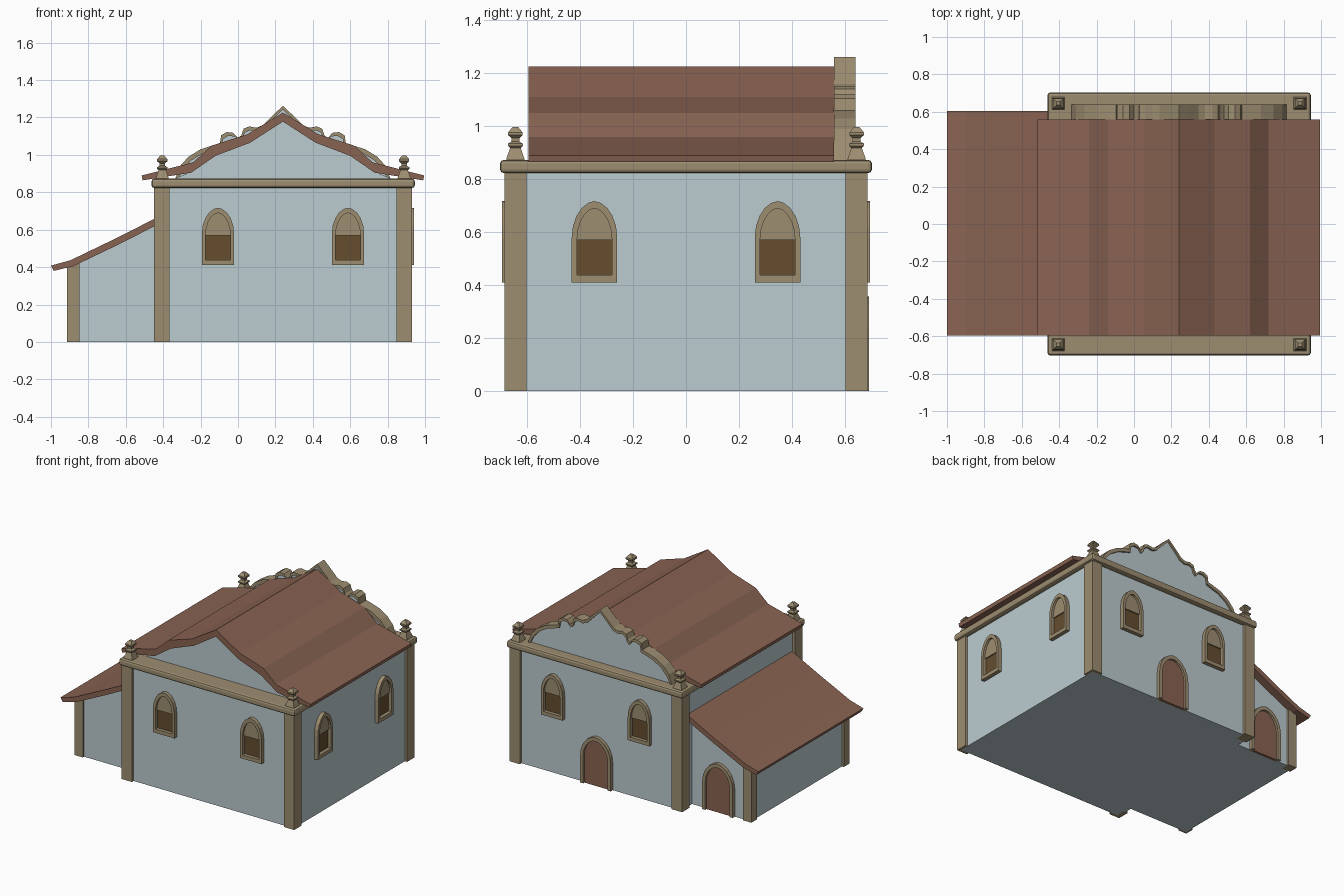
import bpy, bmesh, math
from mathutils import Matrix

if "Cube" in bpy.data.objects:
    bpy.data.objects.remove(bpy.data.objects["Cube"])


def material(name, rgb):
    m = bpy.data.materials.new(name)
    m.diffuse_color = (*rgb, 1)
    m.use_nodes = True
    m.node_tree.nodes["Principled BSDF"].inputs["Base Color"].default_value = m.diffuse_color
    return m


WALL = material("pale_plaster", (0.50, 0.60, 0.63))
TRIM = material("sandstone", (0.34, 0.27, 0.165))
ROOF = material("clay_tile", (0.25, 0.125, 0.085))
DARK = material("dark_wood", (0.13, 0.075, 0.028))
CX = 0.24  # centre line of the main building


def finish(name, bm, mat, matrix=None):
    bmesh.ops.recalc_face_normals(bm, faces=bm.faces)
    me = bpy.data.meshes.new(name)
    bm.to_mesh(me)
    bm.free()
    me.materials.append(mat)
    ob = bpy.data.objects.new(name, me)
    bpy.context.collection.objects.link(ob)
    if matrix is not None:
        ob.matrix_world = matrix
    return ob


def box(name, x0, x1, y0, y1, z0, z1, mat):
    bm = bmesh.new()
    bmesh.ops.create_cube(bm, size=1)
    bmesh.ops.scale(bm, vec=(x1 - x0, y1 - y0, z1 - z0), verts=bm.verts)
    bmesh.ops.translate(bm, vec=((x0 + x1) / 2, (y0 + y1) / 2, (z0 + z1) / 2), verts=bm.verts)
    return finish(name, bm, mat)


def prism(name, pts, y0, y1, mat, matrix=None):
    """Extrude an x-z outline along y."""
    bm = bmesh.new()
    a = [bm.verts.new((x, y0, z)) for x, z in pts]
    b = [bm.verts.new((x, y1, z)) for x, z in pts]
    bm.faces.new(a)
    bm.faces.new(b)
    for i in range(len(pts)):
        j = (i + 1) % len(pts)
        bm.faces.new((a[i], a[j], b[j], b[i]))
    return finish(name, bm, mat, matrix)


def band(name, outer, inner, y0, y1, mat, closed, matrix=None):
    """Solid strip between two x-z lines, extruded along y."""
    bm = bmesh.new()
    rows = [[bm.verts.new(c) for c in ((o[0], y0, o[1]), (i[0], y0, i[1]),
                                       (i[0], y1, i[1]), (o[0], y1, o[1]))]
            for o, i in zip(outer, inner)]
    n = len(rows)
    for k in range(n if closed else n - 1):
        p, q = rows[k], rows[(k + 1) % n]
        for e in range(4):
            f = (e + 1) % 4
            bm.faces.new((p[e], p[f], q[f], q[e]))
    if not closed:
        bm.faces.new(rows[0])
        bm.faces.new(rows[-1])
    return finish(name, bm, mat, matrix)


def mirrored(half):
    """Half profile (offset, z) listed outside-in to the centre -> full line."""
    return [(CX - d, z) for d, z in half] + [(CX + d, z) for d, z in reversed(half[:-1])]


def arch(w, z0, spring, top, n=5):
    """Slightly pointed arch outline, half width w."""
    right = [(w * math.cos(t) ** 1.1, spring + (top - spring) * math.sin(t))
             for t in (math.pi / 2 * k / n for k in range(n))]
    left = [(-x, z) for x, z in reversed(right)]
    return [(w, z0)] + right + [(0, top)] + left + [(-w, z0)]


def on_wall(x, y, deg):
    return Matrix.Translation((x, y, 0)) @ Matrix.Rotation(math.radians(deg), 4, 'Z')


def window(name, x, y, deg):
    m = on_wall(x, y, deg)
    inner = arch(0.066, 0.437, 0.57, 0.69)
    band(name + "_frame", arch(0.086, 0.41, 0.58, 0.717), inner, -0.028, 0.01, TRIM, True, m)
    prism(name + "_arch_panel", inner[1:-1], -0.012, 0.01, TRIM, m)
    w = 0.066
    prism(name + "_shutter", [(-w, 0.437), (w, 0.437), (w, 0.57), (-w, 0.57)],
          -0.003, 0.01, DARK, m)


def door(name, x, y, deg):
    m = on_wall(x, y, deg)
    inner = arch(0.098, 0, 0.20, 0.33)
    band(name + "_frame", arch(0.122, 0, 0.20, 0.357), inner, -0.025, 0.01, TRIM, False, m)
    prism(name + "_leaf", inner, -0.01, 0.01, ROOF, m)


# Main walls, corner pillars and cornice
box("main_walls", -0.43, 0.912, -0.667, 0.667, 0, 0.83, WALL)
for i, x in enumerate((-0.45, 0.847)):
    for j, y in enumerate((-0.687, 0.603)):
        box(f"corner_pillar_{i}{j}", x, x + 0.083, y, y + 0.084, 0, 0.825, TRIM)
cornice = box("cornice", -0.462, 0.945, -0.703, 0.703, 0.823, 0.873, TRIM)
bev = cornice.modifiers.new("rounded", 'BEVEL')
bev.width, bev.segments = 0.014, 2

# Main roof and the gable infill beneath it
roof_top = mirrored([(0.755, 0.89), (0.48, 0.96), (0.38, 1.05), (0.19, 1.11), (0, 1.226)])
roof_low = mirrored([(0.75, 0.864), (0.49, 0.905), (0.36, 0.995), (0.175, 1.065), (0, 1.178)])
band("main_roof", roof_top, roof_low, -0.595, 0.56, ROOF, False)
fill = mirrored([(0.60, 0.865), (0.49, 0.91), (0.36, 1.0), (0.175, 1.07), (0, 1.183)])
prism("gable_wall", fill, -0.57, 0.56, WALL)

# Curved parapet at the back
half = [(0.575, 0.872), (0.55, 0.94), (0.505, 0.99), (0.44, 1.03), (0.37, 1.052), (0.337, 1.06),
        (0.33, 1.105), (0.30, 1.122), (0.265, 1.118), (0.24, 1.09), (0.222, 1.105), (0.21, 1.14),
        (0.18, 1.152), (0.14, 1.145), (0.105, 1.16), (0.05, 1.215), (0, 1.262)]
rim = mirrored(half)
rim_in = mirrored([(max(d - 0.015, 0) if d > 0.34 else d * 0.97, max(z - 0.02, 0.868))
                   for d, z in half])
band("parapet_rim", rim, rim_in, 0.56, 0.64, TRIM, False)
prism("parapet_wall", rim_in, 0.57, 0.628, WALL)

# Square stacked finials on the cornice corners
profile = [(0.034, 0.868), (0.034, 0.877), (0.02, 0.918), (0.028, 0.926), (0.028, 0.934),
           (0.015, 0.942), (0.015, 0.955), (0.027, 0.966), (0.027, 0.977), (0.01, 0.998)]
for i, x in enumerate((-0.405, 0.888)):
    for j, y in enumerate((-0.645, 0.645)):
        bm = bmesh.new()
        rings = [[bm.verts.new((x + sx * r, y + sy * r, z))
                  for sx, sy in ((-1, -1), (1, -1), (1, 1), (-1, 1))] for r, z in profile]
        for a, b in zip(rings, rings[1:]):
            for k in range(4):
                bm.faces.new((a[k], a[(k + 1) % 4], b[(k + 1) % 4], b[k]))
        bm.faces.new(rings[0])
        bm.faces.new(rings[-1])
        finish(f"finial_{i}{j}", bm, TRIM)

# Side annex with its curved lean-to roof
prism("annex_walls", [(-0.90, 0), (-0.42, 0), (-0.42, 0.64), (-0.64, 0.53), (-0.90, 0.41)],
      -0.545, 0.545, WALL)
band("annex_roof", [(-1.0, 0.408), (-0.895, 0.437), (-0.64, 0.56), (-0.42, 0.672)],
     [(-0.985, 0.38), (-0.88, 0.405), (-0.63, 0.525), (-0.42, 0.632)],
     -0.597, 0.603, ROOF, False)
for j, y in enumerate((-0.56, 0.495)):
    prism(f"annex_pillar_{j}", [(-0.915, 0), (-0.848, 0), (-0.848, 0.425), (-0.915, 0.395)],
          y, y + 0.065, TRIM)

# Windows on three sides, doors at the back
for i, x in enumerate((-0.107, 0.588)):
    window(f"front_window_{i}", x, -0.667, 0)
    window(f"back_window_{i}", x, 0.667, 180)
for i, y in enumerate((-0.346, 0.346)):
    window(f"side_window_{i}", 0.912, y, 90)
door("main_door", CX, 0.667, 180)
door("annex_door", -0.65, 0.545, 180)
